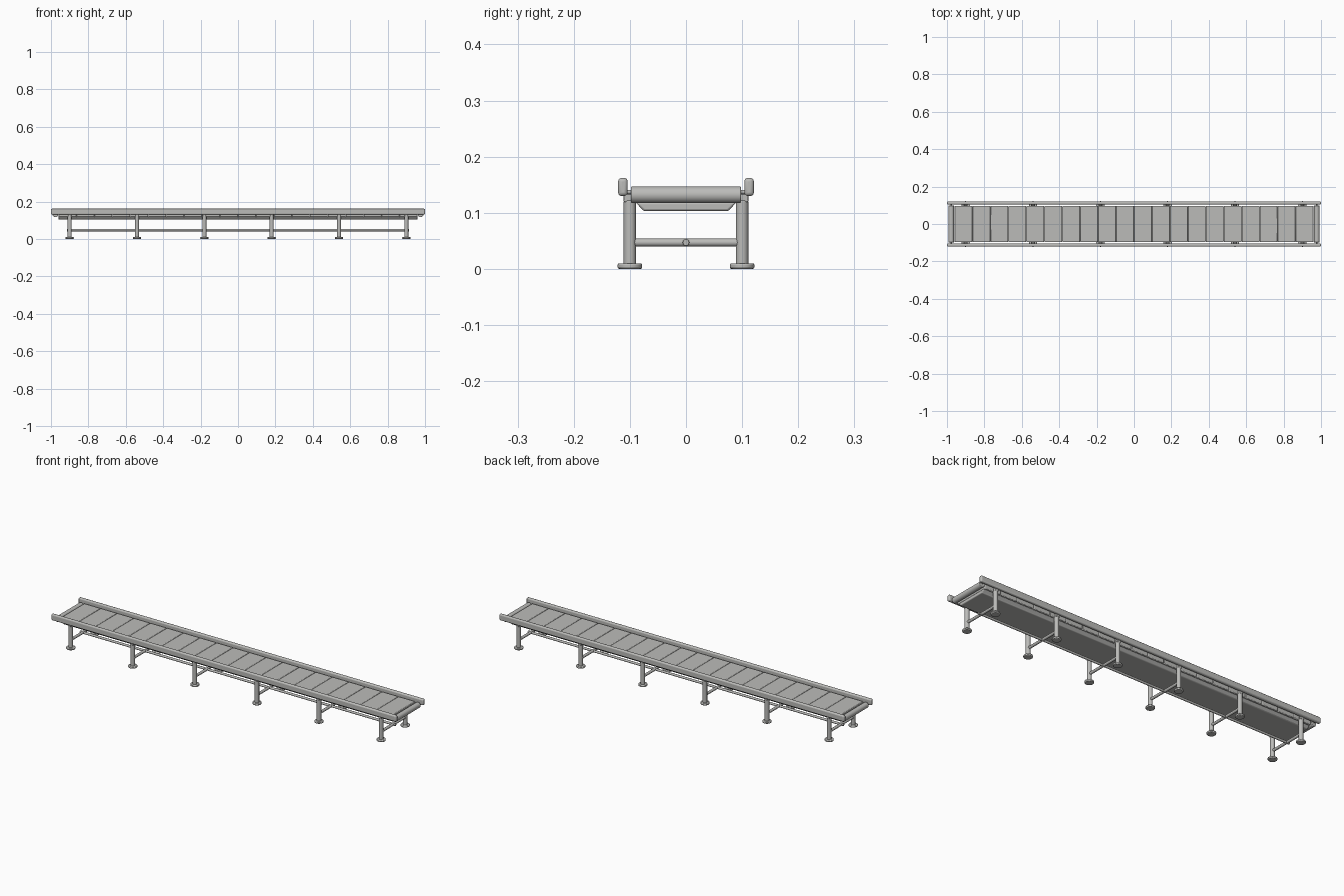
import bpy, bmesh, math
from mathutils import Matrix

cube = bpy.data.objects.get("Cube")
if cube:
    bpy.data.objects.remove(cube, do_unlink=True)

metal = bpy.data.materials.new("light_grey_metal")
metal.use_nodes = True
GREY = (0.5, 0.5, 0.485, 1)
metal.diffuse_color = GREY
metal.node_tree.nodes["Principled BSDF"].inputs["Base Color"].default_value = GREY


def finish(name, bm, bevel=0, segments=2):
    mesh = bpy.data.meshes.new(name)
    bm.to_mesh(mesh)
    bm.free()
    mesh.materials.append(metal)
    obj = bpy.data.objects.new(name, mesh)
    bpy.context.collection.objects.link(obj)
    if bevel:
        mod = obj.modifiers.new("rounded_edges", "BEVEL")
        mod.width = bevel
        mod.segments = segments
        mod.limit_method = "ANGLE"
    bpy.ops.object.select_all(action="DESELECT")
    obj.select_set(True)
    bpy.context.view_layer.objects.active = obj
    bpy.ops.object.shade_smooth_by_angle(angle=math.radians(35))
    return obj


def box(name, center, size, bevel=0, segments=2):
    bm = bmesh.new()
    bmesh.ops.create_cube(bm, size=1, matrix=Matrix.Translation(center) @ Matrix.Diagonal((*size, 1)))
    return finish(name, bm, bevel, segments)


def rod(name, center, radius, length, axis="Z", bevel=0, sides=20):
    turn = {"X": Matrix.Rotation(math.pi / 2, 4, "Y"),
            "Y": Matrix.Rotation(math.pi / 2, 4, "X"),
            "Z": Matrix.Identity(4)}[axis]
    bm = bmesh.new()
    bmesh.ops.create_cone(bm, cap_ends=True, segments=sides, radius1=radius, radius2=radius,
                          depth=length, matrix=Matrix.Translation(center) @ turn)
    return finish(name, bm, bevel)


# Conveyor bed made of rounded slats
SLATS = 20
BED = 1.92
pitch = BED / SLATS
for i in range(SLATS):
    box(f"bed_slat_{i + 1}", (-BED / 2 + pitch * (i + 0.5), 0, 0.132),
        (pitch - 0.001, 0.194, 0.029), 0.003)

# Shallow pan under the bed, narrowing towards its bottom
bm = bmesh.new()
bmesh.ops.create_cube(bm, size=1, matrix=Matrix.Translation((0, 0, 0.111))
                      @ Matrix.Diagonal((1.92, 0.18, 0.016, 1)))
for v in bm.verts:
    if v.co.z < 0.11:
        v.co.y *= 0.84
finish("under_pan", bm, 0.004, 3)

# End rollers with their axles
for side, x in (("right", -0.977), ("left", 0.977)):
    rod(f"{side}_end_roller", (x, 0, 0.132), 0.015, 0.196, "Y", 0.002, 24)
    rod(f"{side}_roller_axle", (x, 0, 0.137), 0.004, 0.216, "Y", 0, 12)

# Guard rails and the brackets that hold them
for side, y in (("front", -1), ("back", 1)):
    box(f"{side}_guard_rail", (0, y * 0.1125, 0.146), (2.0, 0.017, 0.032), 0.006, 3)

# Leg pairs with feet and cross braces
for n in range(6):
    x = -0.9 + 0.36 * n
    for side, y in (("front", -0.1), ("back", 0.1)):
        rod(f"{side}_leg_{n + 1}", (x, y, 0.064), 0.011, 0.116, "Z", 0.002)
        rod(f"{side}_foot_{n + 1}", (x, y, 0.005), 0.022, 0.01, "Z", 0.003, 24)
        box(f"{side}_rail_bracket_{n + 1}", (x, y * 1.04, 0.128), (0.018, 0.014, 0.018), 0.002)
    rod(f"cross_brace_{n + 1}", (x, 0, 0.047), 0.007, 0.184, "Y", 0.001, 16)

# Long brace joining the leg pairs
rod("long_brace", (0, 0, 0.047), 0.006, 1.83, "X", 0.001, 12)
